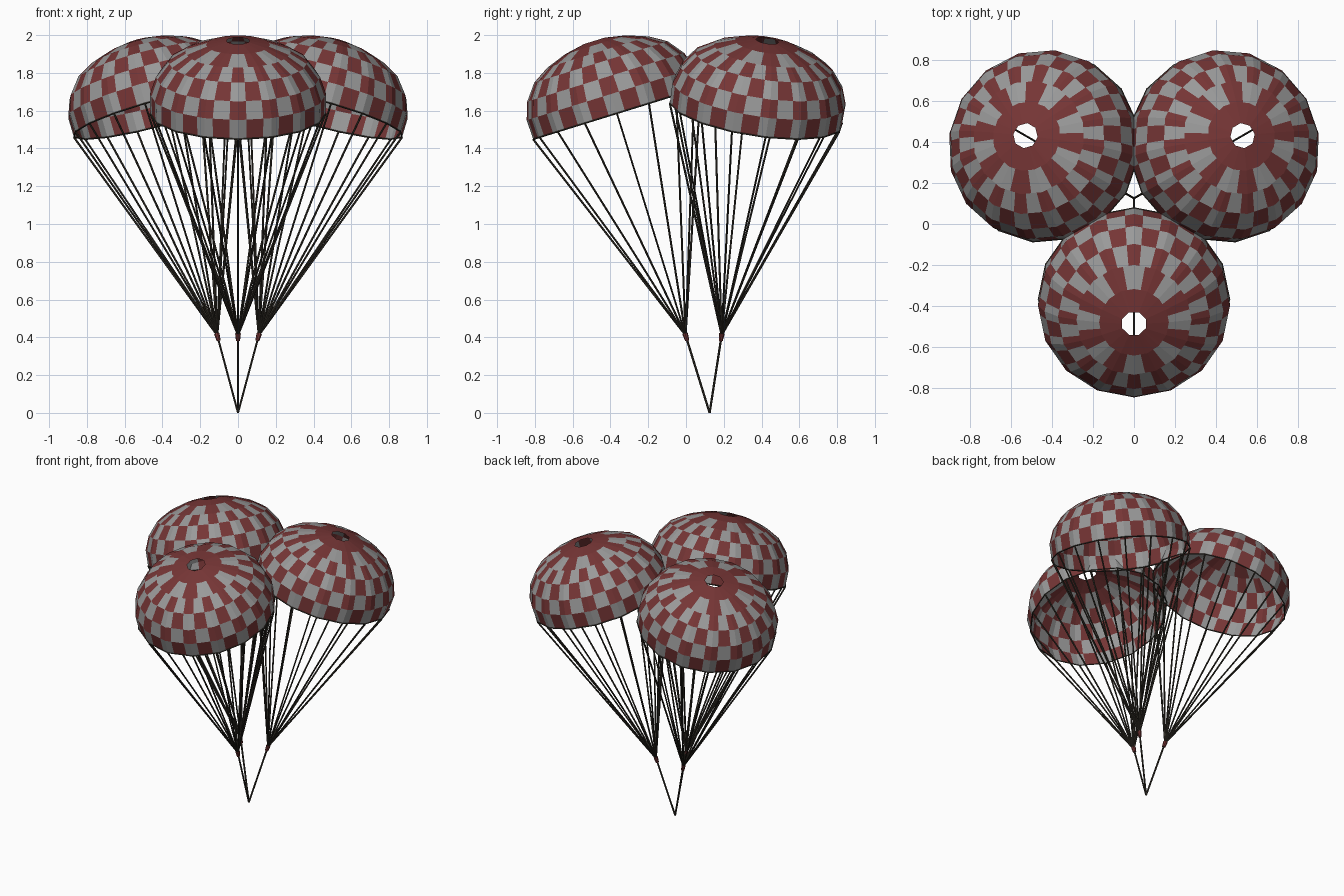
import bpy, bmesh
from math import sin, cos, radians, pi
from mathutils import Matrix, Vector

cube = bpy.data.objects.get("Cube")
if cube:
    bpy.data.objects.remove(cube, do_unlink=True)


def material(name, rgb):
    m = bpy.data.materials.new(name)
    m.use_nodes = True
    m.diffuse_color = (*rgb, 1)
    bsdf = m.node_tree.nodes["Principled BSDF"]
    bsdf.inputs["Base Color"].default_value = (*rgb, 1)
    bsdf.inputs["Roughness"].default_value = 0.9
    return m


GREY = material("grey cloth", (0.32, 0.32, 0.32))
RED = material("dull red cloth", (0.18, 0.036, 0.036))
CORD = material("dark cord", (0.035, 0.03, 0.022))

COLS = 64
TILT = radians(17.2)
KNOT = 0.43
# canopy profile from rim to vent: radius, height along the axis
PROFILE = [(0.464, 1.66), (0.467, 1.767), (0.435, 1.86), (0.37, 1.945),
           (0.28, 2.0), (0.17, 2.04), (0.062, 2.062)]


def corner(radius, height, j):
    a = 2 * pi * j / COLS
    return Vector((radius * sin(a), -radius * cos(a), height))


def ring_point(radius, height, j, step, offset):
    """Point on the straight sides of a polygon with a corner every step columns."""
    start = (j - offset) // step * step + offset
    t = (j - start) / step
    return corner(radius, height, start).lerp(corner(radius, height, start + step), t)


def is_red(row, j):
    if row == 5:
        return True                            # crown
    if row == 4:
        return (j + 2) // 4 % 2 == 1           # wide squares round the crown
    return ((j + 1) // 2 + row) % 2 == 1       # checks


def rod(bm, a, b, r1, r2=None, sides=6):
    d = b - a
    place = Matrix.Translation((a + b) / 2) @ d.to_track_quat('Z', 'Y').to_matrix().to_4x4()
    bmesh.ops.create_cone(bm, cap_ends=True, segments=sides, radius1=r1,
                          radius2=r1 if r2 is None else r2, depth=d.length, matrix=place)


def finish(bm, name, mats, matrix):
    me = bpy.data.meshes.new(name)
    bm.to_mesh(me)
    bm.free()
    for m in mats:
        me.materials.append(m)
    ob = bpy.data.objects.new(name, me)
    bpy.context.collection.objects.link(ob)
    ob.matrix_world = matrix


def canopy(name, matrix):
    bm = bmesh.new()
    rings = []
    for i, (r, h) in enumerate(PROFILE):
        step, offset = (8, 4) if i == len(PROFILE) - 1 else (4, 0)
        rings.append([bm.verts.new(ring_point(r, h, j, step, offset)) for j in range(COLS)])
    for row in range(len(rings) - 1):
        lo, hi = rings[row], rings[row + 1]
        for j in range(COLS):
            k = (j + 1) % COLS
            f = bm.faces.new((lo[j], lo[k], hi[k], hi[j]))
            f.material_index = int(is_red(row, j))
    finish(bm, name, [GREY, RED], matrix)


def rigging(side, matrix):
    knot = Vector((0, 0, KNOT))
    rim = [corner(*PROFILE[0], j) for j in range(0, COLS, 4)]

    # suspension lines from the rim to the knot
    bm = bmesh.new()
    for p in rim:
        rod(bm, knot, p, 0.0055)
    finish(bm, side + "_suspension_lines", [CORD], matrix)

    # cord sewn round the rim
    bm = bmesh.new()
    for p, q in zip(rim, rim[1:] + rim[:1]):
        rod(bm, p, q, 0.004, sides=4)
    finish(bm, side + "_rim_cord", [CORD], matrix)

    # single riser down to the shared point
    bm = bmesh.new()
    rod(bm, Vector((0, 0, 0)), knot, 0.006)
    finish(bm, side + "_riser", [CORD], matrix)

    # collar binding the lines together
    bm = bmesh.new()
    rod(bm, Vector((0, 0, KNOT - 0.03)), Vector((0, 0, KNOT + 0.01)), 0.011, 0.015, 8)
    finish(bm, side + "_collar", [RED], matrix)


# three canopies leaning out round the shared point
for n, side in enumerate(("front", "back_left", "back_right")):
    place = (Matrix.Translation((0, 0.125, 0)) @ Matrix.Rotation(n * 2 * pi / 3, 4, 'Z')
             @ Matrix.Rotation(TILT, 4, 'X'))
    canopy(side + "_canopy", place)
    rigging(side, place)
